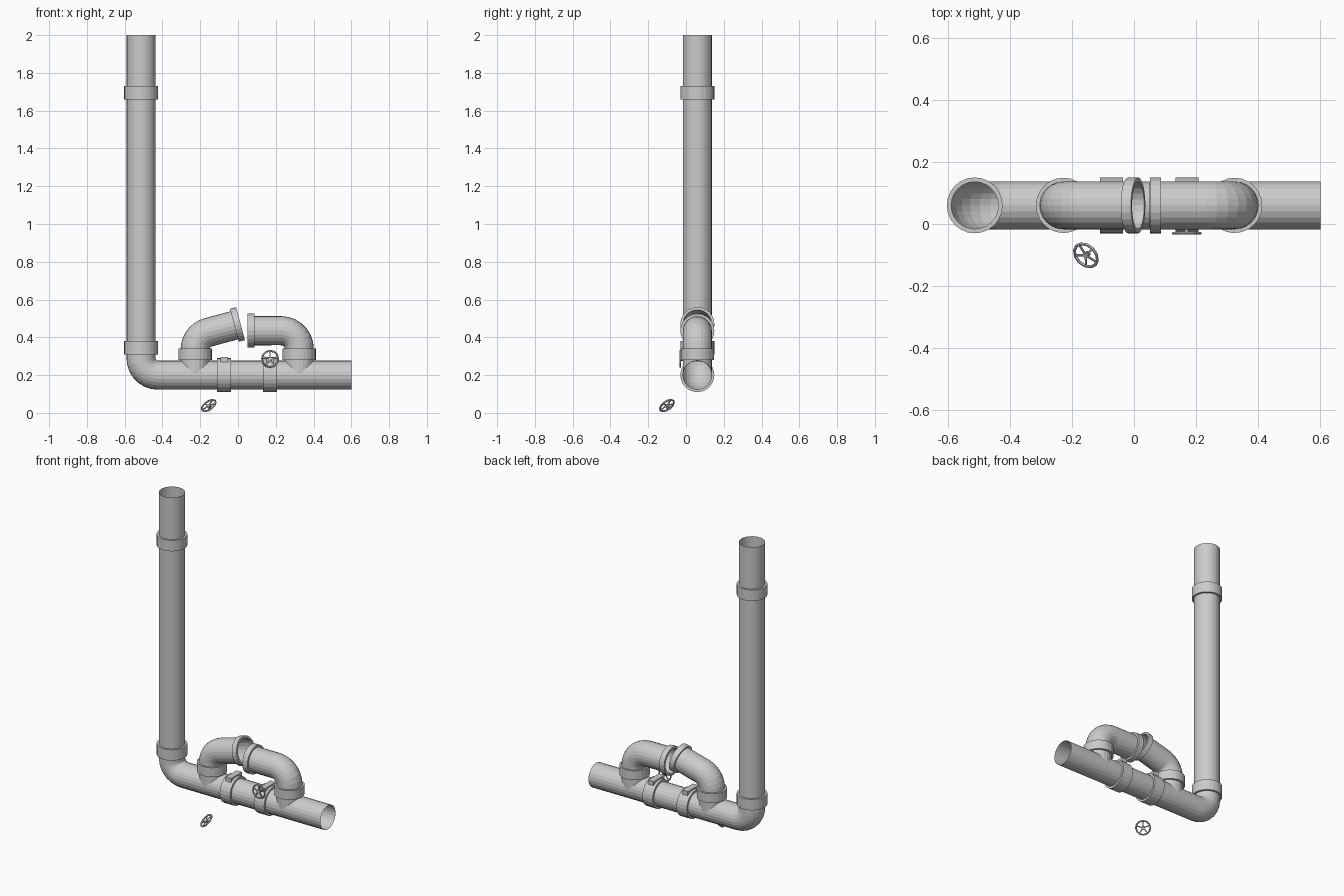
import bpy, bmesh, math
from mathutils import Vector, Matrix

if "Cube" in bpy.data.objects:
    bpy.data.objects.remove(bpy.data.objects["Cube"])

YC, R, RC, ZM = 0.06, 0.077, 0.09, 0.2   # pipe plane, pipe radius, collar radius, main height
SIDES = 24


def make_object(name, bm):
    bmesh.ops.recalc_face_normals(bm, faces=bm.faces)
    me = bpy.data.meshes.new(name)
    bm.to_mesh(me)
    bm.free()
    ob = bpy.data.objects.new(name, me)
    bpy.context.collection.objects.link(ob)
    return ob


def bridge(bm, a, b):
    n = len(a)
    for i in range(n):
        bm.faces.new((a[i], a[(i + 1) % n], b[(i + 1) % n], b[i]))


def ring_verts(bm, p, t, r):
    y = Vector((0, 1, 0))
    n = y.cross(t)
    c = Vector((p[0], YC, p[1]))
    return [bm.verts.new(c + r * (math.cos(a) * n + math.sin(a) * y))
            for a in (2 * math.pi * i / SIDES for i in range(SIDES))]


def pipe(name, path, saddle=False):
    """Open tube along an x,z path; saddle fits its first end to the main pipe."""
    bm = bmesh.new()
    pts = [Vector((x, 0, z)) for x, z in path]
    rings = []
    for i, p in enumerate(pts):
        t = Vector()
        if i > 0:
            t += (p - pts[i - 1]).normalized()
        if i < len(pts) - 1:
            t += (pts[i + 1] - p).normalized()
        rings.append(ring_verts(bm, path[i], t.normalized(), R))
    if saddle:
        for v in rings[0]:
            v.co.z = ZM + abs(v.co.x - path[0][0])
    for a, b in zip(rings, rings[1:]):
        bridge(bm, a, b)
    return make_object(name, bm)


def collar(name, x, z, length, angle, r=RC):
    """Ring around a pipe, centred on x,z, axis at angle in the x,z plane."""
    bm = bmesh.new()
    t = Vector((math.cos(angle), 0, math.sin(angle)))
    h = length / 2
    rings = [ring_verts(bm, (x + t.x * d, z + t.z * d), t, rr)
             for d, rr in ((-h, R - 0.001), (-h, r), (h, r), (h, R - 0.001))]
    for i in range(4):
        bridge(bm, rings[i], rings[(i + 1) % 4])
    return make_object(name, bm)


def arc(cx, cz, rad, a0, a1, n=7):
    return [(cx + rad * math.cos(math.radians(a0 + (a1 - a0) * i / n)),
             cz + rad * math.sin(math.radians(a0 + (a1 - a0) * i / n))) for i in range(n + 1)]


def handwheel(name, loc, normal):
    bm = bmesh.new()
    # rim
    n, m, big, small = 12, 6, 0.043, 0.005
    rings = []
    for i in range(n):
        a = 2 * math.pi * i / n
        rings.append([bm.verts.new(((big + small * math.cos(b)) * math.cos(a),
                                    (big + small * math.cos(b)) * math.sin(a),
                                    small * math.sin(b)))
                      for b in (2 * math.pi * j / m for j in range(m))])
    for i in range(n):
        bridge(bm, rings[i], rings[(i + 1) % n])
    # spokes
    for i in range(5):
        rot = Matrix.Rotation(2 * math.pi * i / 5 + math.pi / 2, 4, 'Z')
        bmesh.ops.create_cube(bm, size=1, matrix=rot @ Matrix.Translation((big / 2, 0, 0))
                              @ Matrix.Diagonal((big, 0.006, 0.005, 1)))
    # hub
    bmesh.ops.create_cone(bm, cap_ends=True, segments=10, radius1=0.01, radius2=0.01,
                          depth=0.016, matrix=Matrix.Translation((0, 0, -0.005)))
    ob = make_object(name, bm)
    ob.matrix_world = (Matrix.Translation(loc)
                       @ Vector(normal).to_track_quat('Z', 'Y').to_matrix().to_4x4())


def box(name, x0, x1, y0, y1, z0, z1):
    bm = bmesh.new()
    bmesh.ops.create_cube(bm, size=1, matrix=Matrix.Translation(
        ((x0 + x1) / 2, (y0 + y1) / 2, (z0 + z1) / 2))
        @ Matrix.Diagonal((x1 - x0, y1 - y0, z1 - z0, 1)))
    return make_object(name, bm)


UP = math.pi / 2
TILT = math.radians(15)

# Riser, bottom elbow and main run
pipe("main_pipe", [(-0.513, 2.0)] + arc(-0.425, 0.288, 0.088, 180, 270) + [(0.6, ZM)])
collar("riser_collar_top", -0.513, 1.695, 0.07, UP)
collar("riser_collar_bottom", -0.513, 0.345, 0.07, UP)

# Broken bypass: left half bent upward, right half level
flange = (-0.003, 0.468)
end = (flange[0] + 0.017 * math.cos(TILT), flange[1] + 0.017 * math.sin(TILT))
pipe("bypass_left", [(-0.227, ZM)] + arc(-0.132, 0.335, 0.095, 180, 105) + [end], True)
collar("bypass_flange_left", *flange, 0.034, TILT)
pipe("bypass_right", [(0.324, ZM)] + arc(0.229, 0.34, 0.095, 0, 90) + [(0.05, 0.435)], True)
collar("bypass_flange_right", 0.069, 0.435, 0.036, 0)
for side, x in (("left", -0.227), ("right", 0.324)):
    collar("branch_collar_" + side, x, 0.31, 0.06, UP, 0.089)

# Valve bodies with top blocks
for side, x in (("left", -0.073), ("right", 0.17)):
    collar("valve_body_" + side, x, ZM, 0.074, 0)
    box("valve_block_" + side, x - 0.02, x + 0.02, 0.005, 0.115, 0.27, 0.297)

# Mounted wheel with its stem, and the fallen wheel
box("valve_stem", 0.164, 0.176, -0.025, 0.01, 0.279, 0.291)
handwheel("handwheel_mounted", (0.17, -0.03, 0.286), (0, -1, 0))
handwheel("handwheel_fallen", (-0.155, -0.101, 0.039), (-0.5, -0.5, 0.707))
